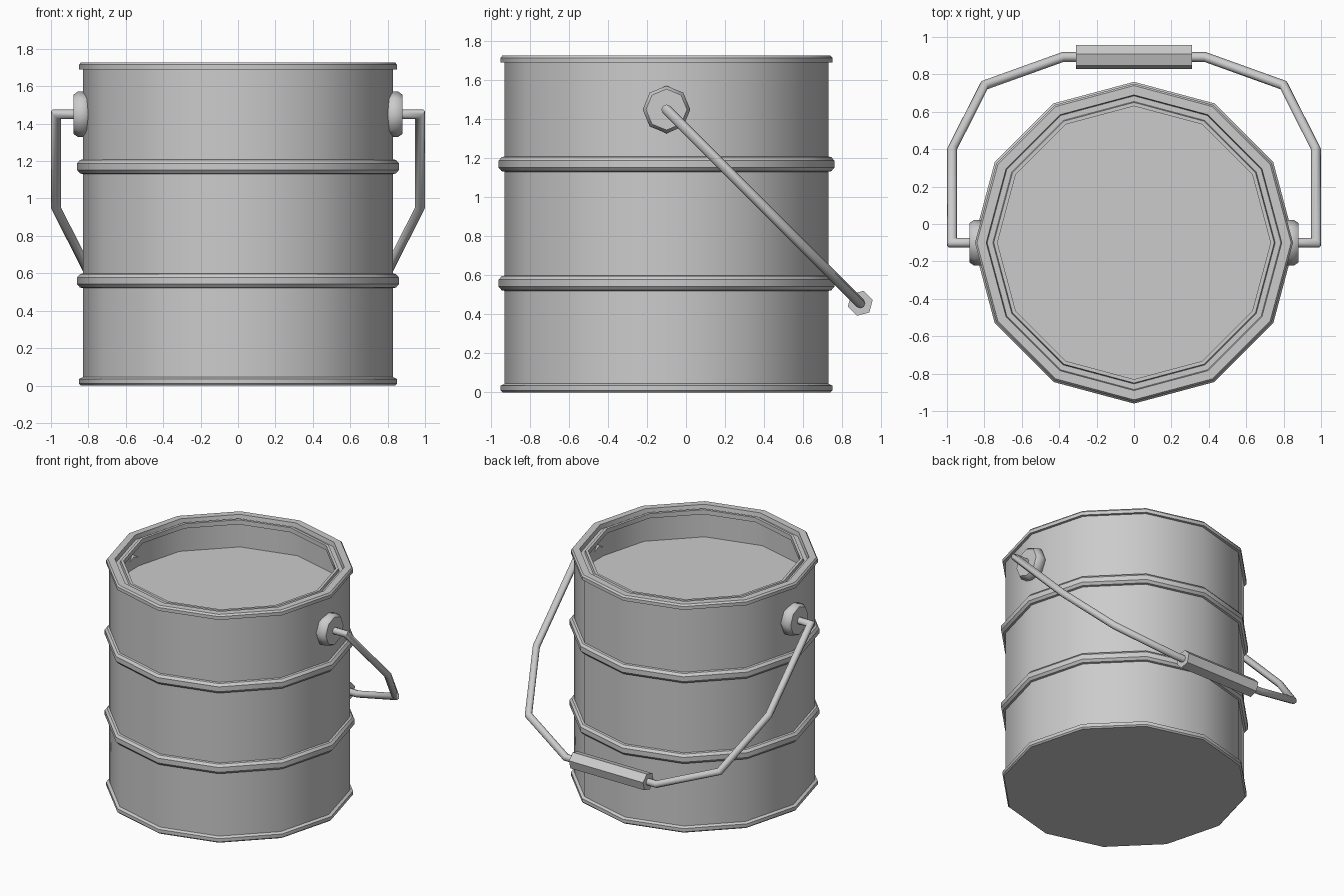
import bpy, bmesh
from math import sin, cos, pi, radians, sqrt
from mathutils import Vector

if "Cube" in bpy.data.objects:
    bpy.data.objects.remove(bpy.data.objects["Cube"])

CY = -0.1          # bucket axis y
PIVOT_Z = 1.45     # handle pivot height


def finish(name, bm, angle=35):
    bmesh.ops.remove_doubles(bm, verts=bm.verts, dist=1e-5)
    bmesh.ops.recalc_face_normals(bm, faces=bm.faces)
    me = bpy.data.meshes.new(name)
    bm.to_mesh(me)
    bm.free()
    ob = bpy.data.objects.new(name, me)
    bpy.context.collection.objects.link(ob)
    bpy.ops.object.select_all(action='DESELECT')
    ob.select_set(True)
    bpy.context.view_layer.objects.active = ob
    bpy.ops.object.shade_smooth_by_angle(angle=radians(angle))
    return ob


def skin(bm, rings, close=False, cap=False):
    """Bridge consecutive rings of points with quads."""
    vs = [[bm.verts.new(p) for p in r] for r in rings]
    n = len(vs[0])
    pairs = list(zip(vs, vs[1:])) + ([(vs[-1], vs[0])] if close else [])
    for a, b in pairs:
        for i in range(n):
            j = (i + 1) % n
            bm.faces.new((a[i], a[j], b[j], b[i]))
    if cap:
        bm.faces.new(vs[0])
        bm.faces.new(vs[-1])


def lathe(name, profile, close=False, cap=False, n=12):
    bm = bmesh.new()
    skin(bm, [[(r * cos(2 * pi * i / n), CY + r * sin(2 * pi * i / n), z)
               for i in range(n)] for r, z in profile], close, cap)
    return finish(name, bm)


# bucket wall with base and the recessed content surface
lathe("bucket_body", [(0.84, 0), (0.85, 0.01), (0.85, 0.035), (0.83, 0.045),
                      (0.83, 1.71), (0.815, 1.71), (0.815, 1.47)], cap=True)

# top rim with lid groove
lathe("top_rim", [(0.825, 1.69), (0.85, 1.69), (0.85, 1.715), (0.84, 1.728),
                  (0.79, 1.728), (0.785, 1.695), (0.755, 1.695), (0.75, 1.715),
                  (0.73, 1.715), (0.73, 1.68), (0.825, 1.68)], close=True)

# raised bands
for label, z in (("lower", 0.56), ("upper", 1.17)):
    lathe(label + "_band", [(0.825, z - 0.04), (0.845, z - 0.036), (0.86, z - 0.018),
                            (0.86, z + 0.018), (0.845, z + 0.036), (0.825, z + 0.04)],
          close=True)

# octagonal handle lugs
for label, s in (("left", -1), ("right", 1)):
    bm = bmesh.new()
    skin(bm, [[(s * x, CY + r * cos(pi * i / 4), PIVOT_Z + r * sin(pi * i / 4))
               for i in range(8)]
              for x, r in ((0.80, 0.11), (0.815, 0.122), (0.855, 0.122), (0.88, 0.105))],
         cap=True)
    finish(label + "_lug", bm, 50)

# handle plane: x and a direction sloping 45 degrees down to the back
SLOPE = Vector((0, 1, -1)).normalized()
NORMAL = Vector((0, 1, 1)).normalized()


def tube(name, path, radius, n=6):
    """Mitred tube along (x, y) points seen from above, in the handle plane."""
    flat = [Vector((x, (y - CY) * sqrt(2))) for x, y in path]
    rings = []
    for k, p in enumerate(flat):
        d0 = (p - flat[k - 1]).normalized() if k else None
        d1 = (flat[k + 1] - p).normalized() if k < len(flat) - 1 else None
        d0, d1 = d0 or d1, d1 or d0
        t = (d0 + d1).normalized()
        side = Vector((-t.y, t.x)) / t.dot(d0)
        ring = []
        for i in range(n):
            a = 2 * pi * i / n
            q = p + side * radius * cos(a)
            ring.append(Vector((q.x, CY, PIVOT_Z)) + SLOPE * q.y + NORMAL * radius * sin(a))
        rings.append(ring)
    bm = bmesh.new()
    skin(bm, rings, cap=True)
    return finish(name, bm, 65 if n > 6 else 35)


# wire handle and grip
half = [(0.86, -0.1), (0.973, -0.1), (0.973, 0.40), (0.80, 0.742), (0.38, 0.893)]
tube("wire_handle", half + [(-x, y) for x, y in reversed(half)], 0.026, 8)
tube("hand_grip", [(0.31, 0.893), (-0.31, 0.893)], 0.066)
